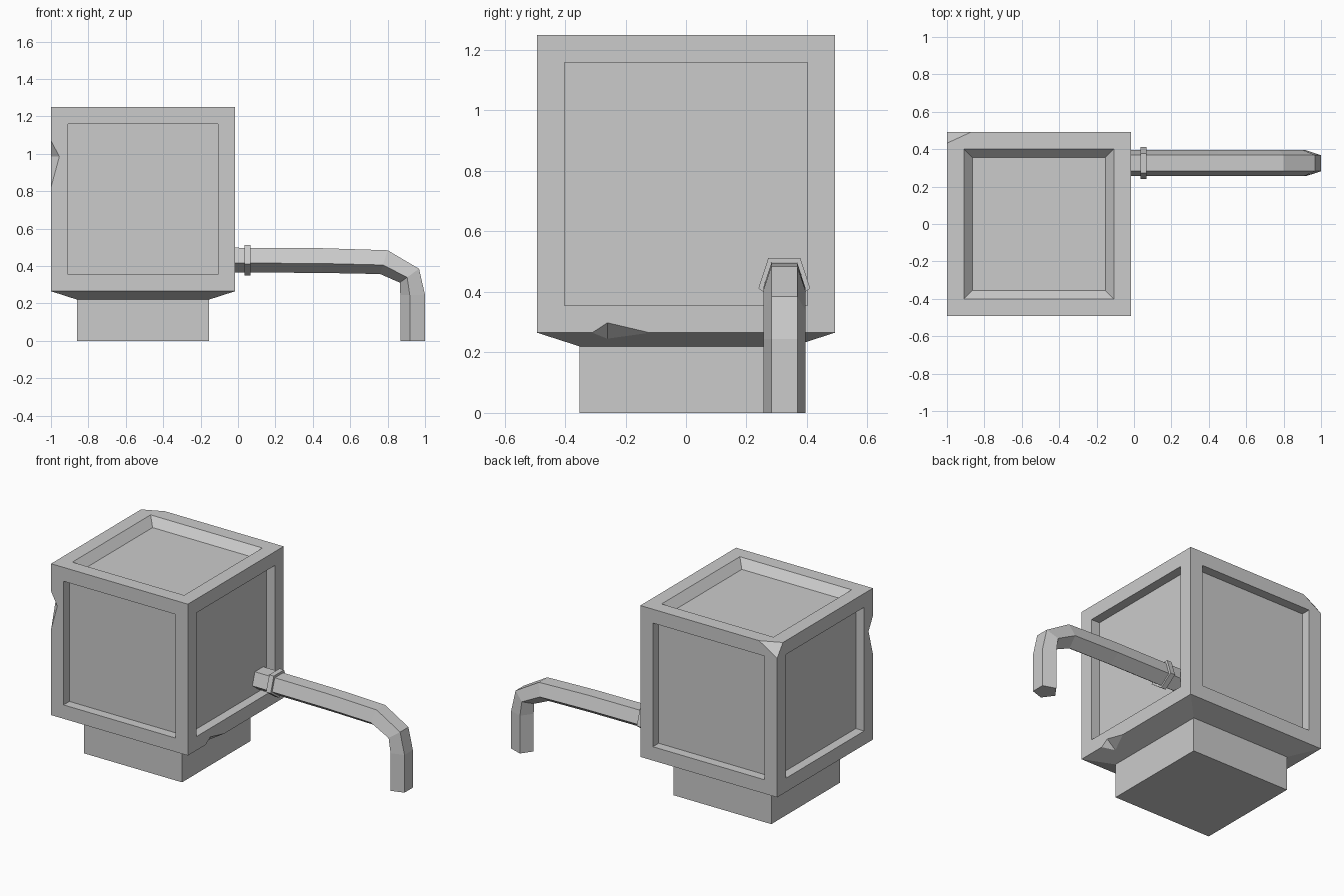
import bpy, bmesh
from math import sin, cos, pi

if "Cube" in bpy.data.objects:
    bpy.data.objects.remove(bpy.data.objects["Cube"])


def new_object(name, bm):
    bmesh.ops.recalc_face_normals(bm, faces=bm.faces)
    mesh = bpy.data.meshes.new(name)
    bm.to_mesh(mesh)
    bm.free()
    obj = bpy.data.objects.new(name, mesh)
    bpy.context.collection.objects.link(obj)
    return obj


# Tank body: cube with recessed panels, sloped underside and plinth
SIZE, CX, Z0 = 0.984, -0.509, 0.265
bm = bmesh.new()
bmesh.ops.create_cube(bm, size=SIZE)
bmesh.ops.translate(bm, verts=bm.verts, vec=(CX + 0.001, 0, Z0 + SIZE / 2))
bm.normal_update()
bottom = [f for f in bm.faces if f.normal.z < -0.5]
panels = [f for f in bm.faces if f.normal.z > -0.5]


def inset(faces, thickness, depth=0.0):
    bmesh.ops.inset_individual(bm, faces=faces, thickness=thickness, depth=depth,
                               use_even_offset=True)


for f in panels:
    is_top = f.normal.z > 0.5
    inset([f], 0.09)
    inset([f], 0.047 if is_top else 0.0, -0.052 if is_top else -0.06)

inset(bottom, 0.14, 0.045)
ext = bmesh.ops.extrude_discrete_faces(bm, faces=bottom)
for v in ext["faces"][0].verts:
    v.co.z = 0.0
body = new_object("tank_body", bm)

# Chipped edges: small hulls cut out of the body
CX += 0.001
xl, xr, front, back, top = CX - SIZE / 2, CX + SIZE / 2, -SIZE / 2, SIZE / 2, Z0 + SIZE
chips = {
    "front_edge_chip": [(xl, front, 1.07), (xl + 0.045, front, 0.985), (xl, front, 0.82),
                        (xl, front + 0.045, 0.985), (xl - 0.05, front - 0.05, 0.97)],
    "lower_edge_chip": [(xr, -0.31, Z0), (xr, -0.26, 0.298), (xr, -0.12, Z0),
                        (-0.08, -0.26, 0.243), (xr + 0.05, -0.24, Z0 - 0.05)],
    "corner_chip": [(xl + 0.13, back, top), (xl, back - 0.06, top), (xl, back, top - 0.08),
                    (xl - 0.1, back + 0.06, top + 0.1)],
}
for name, points in chips.items():
    bm = bmesh.new()
    verts = [bm.verts.new(p) for p in points]
    bmesh.ops.convex_hull(bm, input=verts)
    cutter = new_object(name + "_cutter", bm)
    cutter.hide_render = True
    cutter.display_type = 'WIRE'
    mod = body.modifiers.new(name, 'BOOLEAN')
    mod.operation = 'DIFFERENCE'
    mod.solver = 'EXACT'
    mod.object = cutter


def five_sided_tube(name, sections, radius, y=0.325):
    """Loft pentagons; each section is (outer x, outer z, inner x, inner z)."""
    bm = bmesh.new()
    rings = []
    for ox, oz, ix, iz in sections:
        ring = []
        for k in range(5):
            a = pi / 5 + k * 2 * pi / 5
            t = (cos(pi / 5) - cos(a)) / (cos(pi / 5) + 1)
            ring.append(bm.verts.new((ox + (ix - ox) * t, y + radius * sin(a),
                                      oz + (iz - oz) * t)))
        rings.append(ring)
    for r, s in zip(rings, rings[1:]):
        for k in range(5):
            j = (k + 1) % 5
            bm.faces.new((r[k], r[j], s[j], s[k]))
    bm.faces.new(rings[0])
    bm.faces.new(rings[-1])
    return new_object(name, bm)


# Bent spout pipe and its collar
five_sided_tube("spout_pipe", [
    (-0.08, 0.498, -0.08, 0.366),
    (0.45, 0.495, 0.45, 0.363),
    (0.80, 0.484, 0.76, 0.357),
    (0.968, 0.385, 0.865, 0.311),
    (1.00, 0.245, 0.868, 0.245),
    (1.00, 0.0, 0.868, 0.0)], 0.073)
five_sided_tube("pipe_collar", [(0.034, 0.512, 0.034, 0.350),
                                (0.067, 0.512, 0.067, 0.350)], 0.09)
